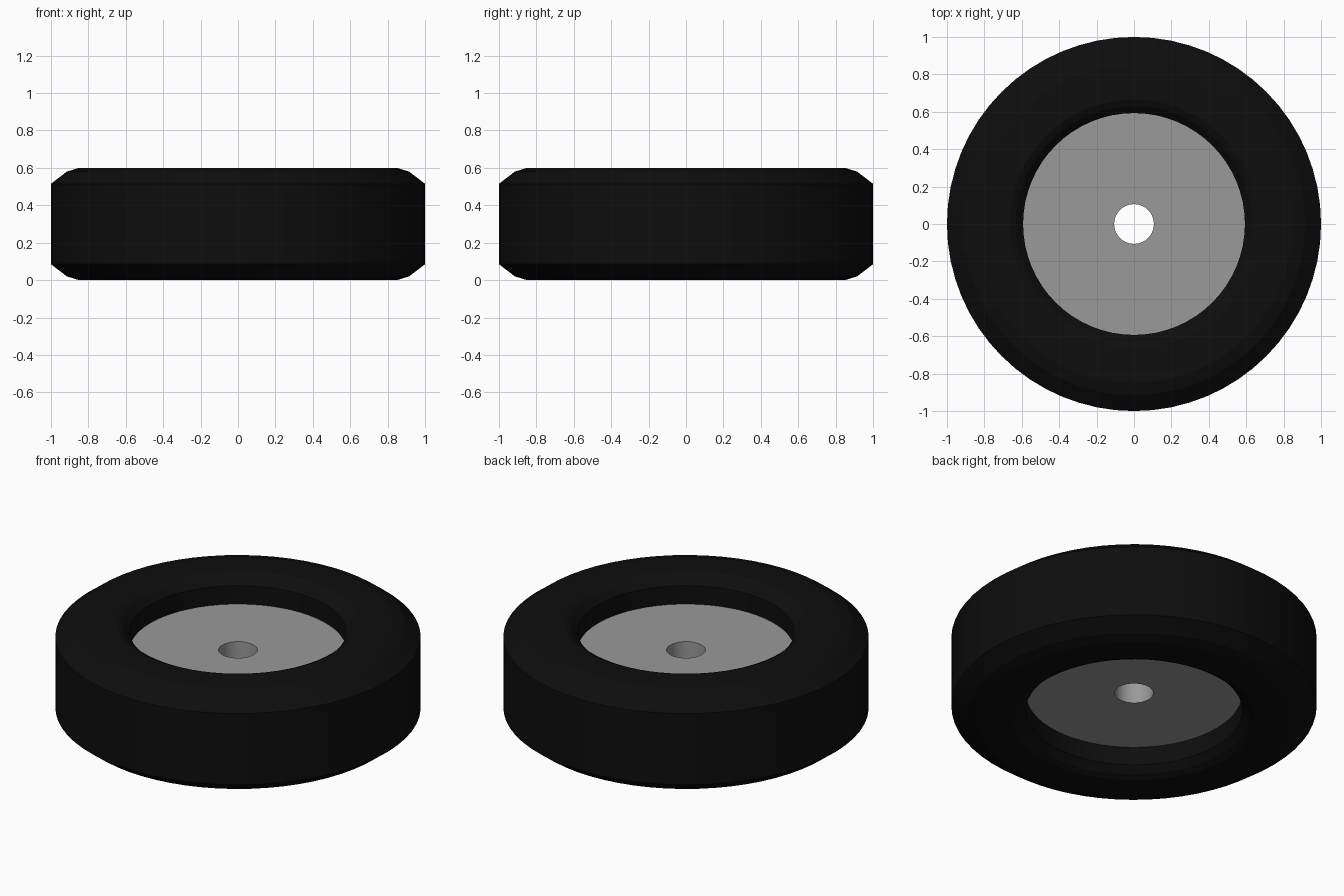
import bpy, bmesh, math

if "Cube" in bpy.data.objects:
    bpy.data.objects.remove(bpy.data.objects["Cube"])

SEG = 64
MID = 0.3


def material(name, rgb):
    m = bpy.data.materials.new(name)
    m.diffuse_color = (*rgb, 1)
    m.use_nodes = True
    m.node_tree.nodes["Principled BSDF"].inputs["Base Color"].default_value = m.diffuse_color
    return m


def lathe(name, half, mat):
    """Revolve a closed profile, mirrored about the mid height."""
    profile = half + [(r, 2 * MID - z) for r, z in reversed(half)]
    bm = bmesh.new()
    rings = []
    for i in range(SEG):
        a = 2 * math.pi * i / SEG
        rings.append([bm.verts.new((r * math.cos(a), r * math.sin(a), z)) for r, z in profile])
    n = len(profile)
    for i in range(SEG):
        p, q = rings[i], rings[(i + 1) % SEG]
        for j in range(n):
            k = (j + 1) % n
            bm.faces.new((p[j], q[j], q[k], p[k]))
    bmesh.ops.recalc_face_normals(bm, faces=bm.faces)
    me = bpy.data.meshes.new(name)
    bm.to_mesh(me)
    bm.free()
    me.materials.append(mat)
    ob = bpy.data.objects.new(name, me)
    bpy.context.collection.objects.link(ob)
    bpy.ops.object.select_all(action='DESELECT')
    ob.select_set(True)
    bpy.context.view_layer.objects.active = ob
    bpy.ops.object.shade_smooth_by_angle(angle=math.radians(15))
    return ob


rubber = material("black rubber", (0.004, 0.004, 0.004))
metal = material("grey metal", (0.32, 0.32, 0.32))

# Tyre ring with bevelled shoulders inside and out
lathe("tyre", [(0.593, 0.055), (0.63, 0.017), (0.665, 0.0),
               (0.85, 0.0), (0.915, 0.02), (1.0, 0.085)], rubber)

# Recessed hub disc with an axle hole
lathe("hub", [(0.106, 0.166), (0.593, 0.166)], metal)
